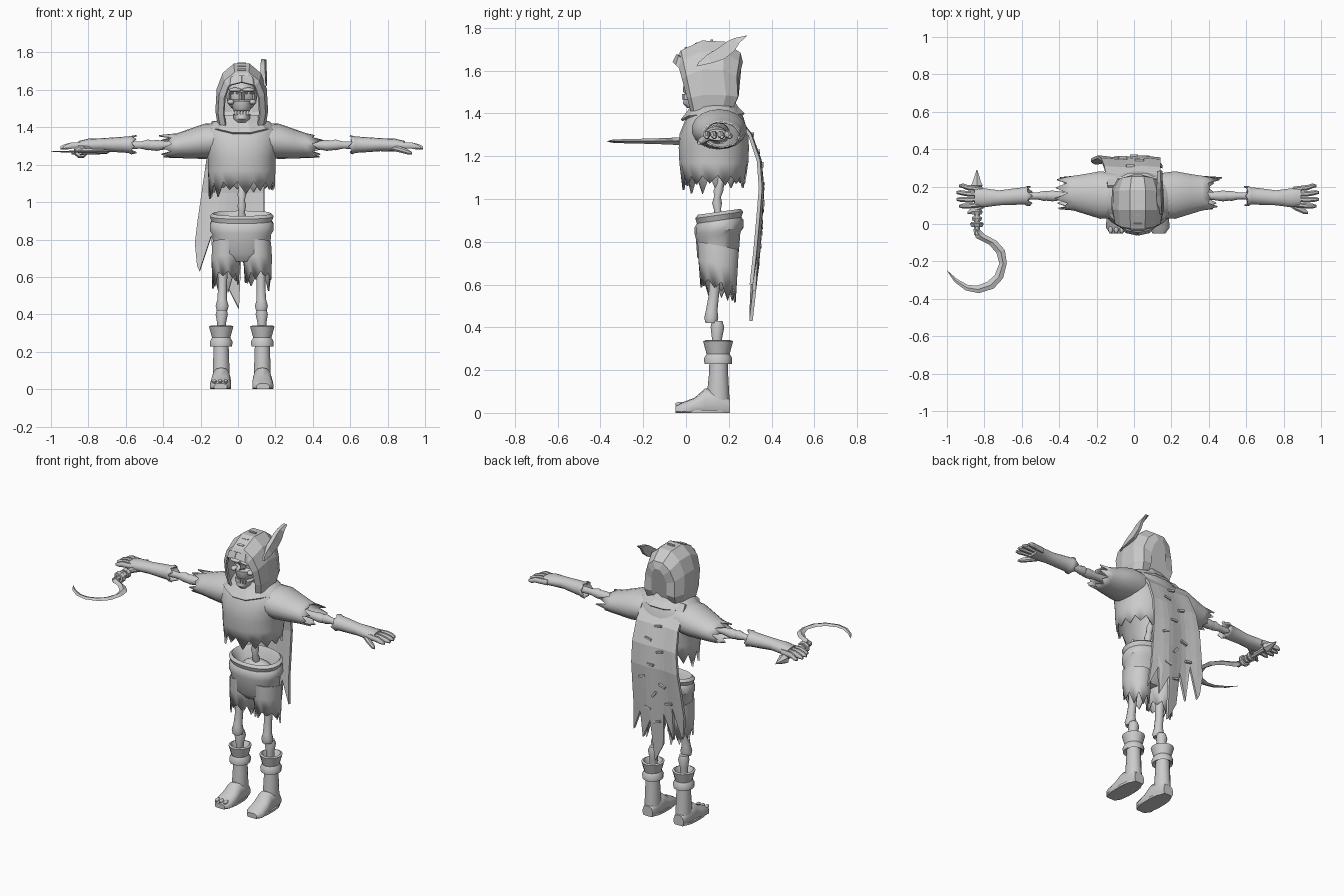
import bpy, bmesh, math, random
from mathutils import Vector

random.seed(4)
CX = 0.02                      # body centre line
GREY = bpy.data.materials.new("plain grey")
GREY.diffuse_color = (0.6, 0.6, 0.6, 1)


def finish(name, bm, smooth=True, thick=0):
    bmesh.ops.recalc_face_normals(bm, faces=bm.faces)
    me = bpy.data.meshes.new(name)
    bm.to_mesh(me)
    bm.free()
    ob = bpy.data.objects.new(name, me)
    bpy.context.collection.objects.link(ob)
    me.materials.append(GREY)
    if smooth:
        bpy.ops.object.select_all(action='DESELECT')
        ob.select_set(True)
        bpy.context.view_layer.objects.active = ob
        bpy.ops.object.shade_smooth_by_angle(angle=math.radians(40))
    if thick:
        mod = ob.modifiers.new("thickness", 'SOLIDIFY')
        mod.thickness = thick
        mod.offset = 0
    return ob


def skin(name, rings, caps=(True, True), loop=True, **kw):
    """Bridge equal-length rings of points."""
    bm = bmesh.new()
    vs = [[bm.verts.new(p) for p in r] for r in rings]
    n = len(vs[0])
    for a, b in zip(vs, vs[1:]):
        for i in range(n if loop else n - 1):
            j = (i + 1) % n
            bm.faces.new((a[i], a[j], b[j], b[i]))
    for on, r in zip(caps, (vs[0], vs[-1])):
        if on:
            bm.faces.new(r)
    return finish(name, bm, **kw)


def loft(name, axis, rings, n=12, caps=(True, True), jag=None, tilt=0, power=1, edit=None, **kw):
    """Elliptical rings (x, y, z, r1, r2) across an axis; jag=(direction, min, max) tears the last one."""
    u, v = [((0, 1, 0), (0, 0, 1)), ((1, 0, 0), (0, 0, 1)), ((1, 0, 0), (0, 1, 0))]['xyz'.index(axis)]
    u, v = Vector(u), Vector(v)
    out = []
    for x, y, z, a, b in rings:
        r = []
        for i in range(n):
            t = 2 * math.pi * (i + .5) / n
            c, s = math.cos(t), math.sin(t)
            p = Vector((x, y, z)) + u * a * math.copysign(abs(c) ** power, c) + v * b * math.copysign(abs(s) ** power, s)
            p.z += tilt * (p.y - y)
            r.append(edit(p) if edit else p)
        out.append(r)
    if jag:
        d, lo, hi = jag
        for i, p in enumerate(out[-1]):
            out[-1][i] = p + Vector(d) * (random.uniform(lo, hi) if i % 2 else 0)
    return skin(name, out, caps, **kw)


def ball(name, c, r, edit=None, seg=16):
    bm = bmesh.new()
    bmesh.ops.create_uvsphere(bm, u_segments=seg, v_segments=seg * 2 // 3, radius=1)
    for w in bm.verts:
        w.co = Vector(c) + Vector([w.co[k] * r[k] for k in range(3)])
        if edit:
            w.co = edit(w.co)
    return finish(name, bm)


def box(name, c, size, turn=0, slope=0):
    bm = bmesh.new()
    bmesh.ops.create_cube(bm, size=1)
    for w in bm.verts:
        w.co = Vector([w.co[k] * size[k] for k in range(3)])
    ob = finish(name, bm, False)
    ob.location = c
    ob.rotation_euler = (slope, turn, 0)
    return ob


# torn shirt
loft("shirt", 'z', [(CX, .14, 1.45, .08, .07), (CX, .14, 1.425, .15, .10), (CX, .135, 1.38, .195, .13),
                    (CX, .13, 1.30, .19, .157), (CX, .13, 1.24, .178, .16), (CX, .13, 1.17, .176, .157),
                    (CX, .13, 1.11, .172, .142)], 28, (True, False), ((0, 0, -1), .03, .1), power=.9, thick=.01)

# draped collar with a point at the front
def drape(p):
    p.z -= .55 * max(0, .03 - p.y) + .1 * max(0, abs(p.x - CX) - .1)
    return p
loft("hood_collar", 'z', [(CX, .13, 1.46, .105, .09), (CX, .13, 1.425, .135, .115), (CX, .125, 1.395, .175, .15)],
     12, (False, False), edit=drape, smooth=False, thick=.012)

# hood: arched sections from brim to back
ARCH = [(-.88, 0), (-1, .28), (-.95, .62), (-.72, .86), (-.3, 1), (.3, 1), (.72, .86), (.95, .62), (1, .28), (.88, 0)]
hood = []
for y, lean, w, top, low in [(.03, -.07, .095, 1.655, 1.40), (.045, -.065, .122, 1.69, 1.39), (.085, -.01, .135, 1.735, 1.39),
                             (.16, .02, .132, 1.73, 1.39), (.205, .045, .105, 1.68, 1.40), (.205, .055, .055, 1.64, 1.42)]:
    hood.append([(CX + a * w, y + lean * h + (.02 if 0.2 < h < .5 and y > .1 else 0), low + (top - low) * h)
                 for a, h in ARCH])
skin("hood", hood, (False, True), False, smooth=False, thick=.012)
skin("hood_brim", [[(CX + s * .1, .0, 1.58), (CX + s * .06, -.045, 1.625), (CX, -.058, 1.66 - .02)] for s in (-1,)] +
     [[(CX - .1, .01, 1.61), (CX - .055, -.03, 1.67), (CX, -.04, 1.675)]], (False, False), False, smooth=False, thick=.01)
skin("hood_brim_other", [[(CX + .1, .0, 1.58), (CX + .06, -.045, 1.625), (CX, -.058, 1.64)],
                         [(CX + .1, .01, 1.61), (CX + .055, -.03, 1.67), (CX, -.04, 1.675)]],
     (False, False), False, smooth=False, thick=.01)
for y, z, s in [(.0, 1.705, .6), (.05, 1.725, .4), (.12, 1.74, 0)]:
    box("hood_stitch", (CX, y, z), (.045, .012, .012), 0, s)

# feather on the side of the hood
low = [(.05, 1.62), (.12, 1.635), (.18, 1.655), (.225, 1.69), (.25, 1.73), (.285, 1.762)]
up = [(.06, 1.64), (.10, 1.675), (.15, 1.705), (.19, 1.735), (.225, 1.752), (.284, 1.764)]
skin("feather", [[(.15 + k, *a), (.14 - k, *a), (.125 - k, *b), (.14 + k, *b)] for a, b, k in
                 zip(low, up, (.006, .006, .005, .004, .003, .001))], smooth=False)

# skull with pressed-in eyes and nose
def sockets(p):
    for x, z, r in ((CX - .036, 1.565, .028), (CX + .036, 1.565, .028), (CX, 1.525, .016)):
        if p.y < .09 and math.hypot(p.x - x, p.z - z) < r:
            p.y += .035
    return p
ball("skull", (CX, .085, 1.57), (.082, .095, .09), sockets, 32)
loft("upper_jaw", 'z', [(CX, .05, 1.54, .06, .065), (CX, .045, 1.50, .05, .06), (CX, .05, 1.485, .045, .05)])
loft("lower_jaw", 'z', [(CX, .05, 1.47, .048, .062), (CX, .045, 1.445, .045, .062), (CX, .05, 1.425, .03, .045)])
for s in (-1, 1):
    ball("cheekbone", (CX + s * .058, .02, 1.535), (.02, .025, .014))
    ball("brow", (CX + s * .036, .0, 1.6), (.036, .022, .012))
for i in range(-2, 3):
    box("tooth", (CX + i * .016, -.012 + abs(i) * .006, 1.478), (.012, .012, .026))

# spine and pelvis
loft("spine", 'z', [(CX, .20 - .055 * math.sin((z - .8) / .36 * 3.14), z, r, r) for z, r in
                    [(.8 + .03 * i, .017 if i % 2 else .024) for i in range(13)]])
ball("pelvis", (CX, .17, .86), (.1, .06, .045))

# trousers with rolled waist
loft("trousers", 'z', [(CX, .15, .69, .10, .06), (CX, .15, .74, .152, .098), (CX, .15, .83, .158, .105), (CX, .155, .85, .172, .115),
                       (CX, .155, .885, .17, .115), (CX, .155, .9, .162, .105), (CX, .155, .925, .172, .113),
                       (CX, .155, .94, .155, .10), (CX, .155, .91, .135, .08), (CX, .155, .83, .11, .06)],
     24, tilt=.14, power=.9)

for s in (-1, 1):
    X = lambda d: CX + s * d
    # trouser leg, leg bones
    loft("trouser_leg", 'z', [(X(.085), .15, .78, .07, .095), (X(.085), .15, .7, .074, .09), (X(.087), .15, .615, .068, .08)],
         16, (True, False), ((0, 0, -1), .01, .09), tilt=-.2, thick=.008)
    loft("thigh_bone", 'z', [(X(.1), .14, .7, .03, .03), (X(.103), .13, .55, .024, .025), (X(.105), .12, .48, .026, .028),
                             (X(.105), .118, .445, .036, .034), (X(.105), .118, .42, .03, .028)])
    loft("shin_bone", 'z', [(X(.106), .145, .43, .026, .026), (X(.107), .147, .40, .034, .033), (X(.108), .145, .35, .024, .025),
                            (X(.11), .145, .26, .022, .024)])
    # boot with flared cuff
    loft("boot_cuff", 'z', [(X(.11), .15, .24, .045, .045), (X(.11), .15, .228, .06, .064), (X(.11), .15, .255, .062, .066),
                            (X(.11), .15, .275, .05, .054), (X(.11), .15, .335, .067, .07), (X(.11), .15, .34, .055, .058),
                            (X(.11), .15, .29, .03, .03)], 14)
    loft("boot_shaft", 'z', [(X(.11), .152, .26, .04, .042), (X(.11), .152, .18, .043, .045), (X(.11), .15, .09, .046, .052),
                             (X(.11), .15, .03, .047, .055)], 14)
    def flat(p):
        p.z = max(p.z, 0)
        return p
    loft("boot_foot", 'y', [(X(.11), .205, .025, .035, .04), (X(.11), .16, .04, .048, .06), (X(.11), .09, .045, .05, .07),
                            (X(.112), .04, .025, .056, .046), (X(.114), -.02, .015, .057, .033), (X(.114), -.05, .013, .035, .018)],
         14, power=.8, edit=flat)
    loft("boot_sole", 'z', [(X(.112), .078, 0, .056, .126), (X(.112), .078, .014, .056, .126)], 16, power=.8)

    # torn sleeve, arm bones
    loft("sleeve", 'x', [(X(.12), .15, 1.33, .12, .09), (X(.2), .155, 1.325, .125, .09), (X(.28), .16, 1.312, .105, .075),
                         (X(.345), .165, 1.302, .09, .062), (X(.375), .165, 1.30, .083, .058)],
         18, (True, False), ((s, 0, 0), .01, .075), thick=.008)
    loft("upper_arm_bone", 'x', [(X(.25), .155, 1.31, .025, .025), (X(.4), .15, 1.305, .022, .022),
                                 (X(.455), .15, 1.303, .03, .03), (X(.49), .15, 1.303, .026, .026)])
    loft("forearm_bone", 'x', [(X(.475), .15, 1.305, .022, .022), (X(.5), .15, 1.306, .028, .03), (X(.54), .15, 1.305, .019, .02),
                               (X(.64), .15, 1.305, .022, .022)])
    # glove
    loft("glove", 'x', [(X(.87), .145, 1.3, .05, .024), (X(.82), .14, 1.305, .048, .03), (X(.74), .14, 1.307, .037, .031),
                        (X(.64), .148, 1.307, .042, .038), (X(.605), .15, 1.307, .043, .04), (X(.59), .15, 1.307, .052, .048)],
         14, (True, False), ((s * -1, 0, 0), .0, .03), thick=.008)
    for k in range(4):
        y = .105 + k * .027
        end = (.955, .97, .97, .955)[k]
        loft("finger", 'x', [(X(.83), y, 1.302, .014, .018), (X(.91), y + (k - 1.5) * .006, 1.302, .0155, .018),
                             (X(end - .02), y + (k - 1) * .009, 1.295, .014, .015), (X(end), y + (k - 1) * .009, 1.29, .007, .008)], 8)
    loft("thumb", 'x', [(X(.79), .125, 1.295, .02, .018), (X(.845), .09, 1.282, .02, .018), (X(.89), .068, 1.268, .017, .015),
                        (X(.91), .06, 1.262, .007, .007)], 8)

# bare toes poking from one boot
for i in range(3):
    ball("toe", (-.125 + i * .03, -.03, .04), (.012, .022, .012), None, 9)

# ragged cape
CURVE = [(1.43, .20), (1.3, .30), (1.18, .342), (1.05, .353), (.8, .335), (.6, .315), (.42, .295)]
def cape_y(z):
    for (a, p), (b, q) in zip(CURVE, CURVE[1:]):
        if z >= b:
            return p + (q - p) * (a - z) / (a - b)
    return .295
TIPS = [.66, .63, .82, .60, .76, .55, .43, .70, .57, .74, .60]
cape = []
for i, b in enumerate(TIPS):
    f = i / 10
    col = []
    for z in (1.43, 1.3, 1.18, 1.05, .9, (.9 + b) / 2, b):
        left = -.23 + .09 * max(0, z - .8) / .63
        col.append((left + (.14 - left) * f + (.012 * (-1) ** i if z == b else 0),
                    cape_y(z) + .012 * math.cos(f * 9) * min(1, 1.5 - z), z))
    cape.append(col)
skin("cape", cape, (False, False), False, smooth=False, thick=.016)
for x, z, t in [(-.02, 1.3, .2), (.03, 1.22, -.2), (-.06, 1.16, .3), (.0, 1.07, 0), (.06, .98, .4), (-.08, .95, -.3),
                (-.02, .88, .9), (-.12, .84, .2), (.03, .78, -.2), (-.03, .70, .3)]:
    box("cape_stitch", (x, cape_y(z) + .012, z), (.045, .014, .013), t)

# sickle held in one hand, lying flat
H, Z = -.84, 1.27
loft("sickle_handle", 'y', [(H, .215, Z, .017, .017), (H, -.06, Z, .017, .017)], 8)
loft("sickle_spike", 'y', [(H, .19, Z, .018, .018), (H, .205, Z, .036, .03), (H, .225, Z, .026, .024), (H, .29, Z, .002, .002)], 6, smooth=False)
for y, r in ((.075, .034), (.04, .03), (.01, .04)):
    loft("sickle_collar", 'y', [(H, y, Z, r * .8, r * .7), (H, y - .008, Z, r, r * .9), (H, y - .025, Z, r * .8, r * .7)], 8, smooth=False)
outer = [(-.825, -.03), (-.80, -.055), (-.735, -.09), (-.69, -.14), (-.68, -.21), (-.70, -.29), (-.75, -.345),
         (-.83, -.37), (-.90, -.355), (-.96, -.31), (-1, -.25)]
inner = [(-.86, -.03), (-.845, -.075), (-.775, -.11), (-.735, -.155), (-.72, -.21), (-.745, -.275), (-.785, -.31),
         (-.84, -.33), (-.89, -.325), (-.945, -.295), (-.998, -.249)]
blade = []
for i, (a, b) in enumerate(zip(outer, inner)):
    t = .018 * (1 - i / 11)
    m = [(a[k] + b[k]) / 2 for k in (0, 1)]
    blade.append([(*a, Z), (*m, Z + t), (*b, Z), (*m, Z - t)])
skin("sickle_blade", blade, smooth=False)
